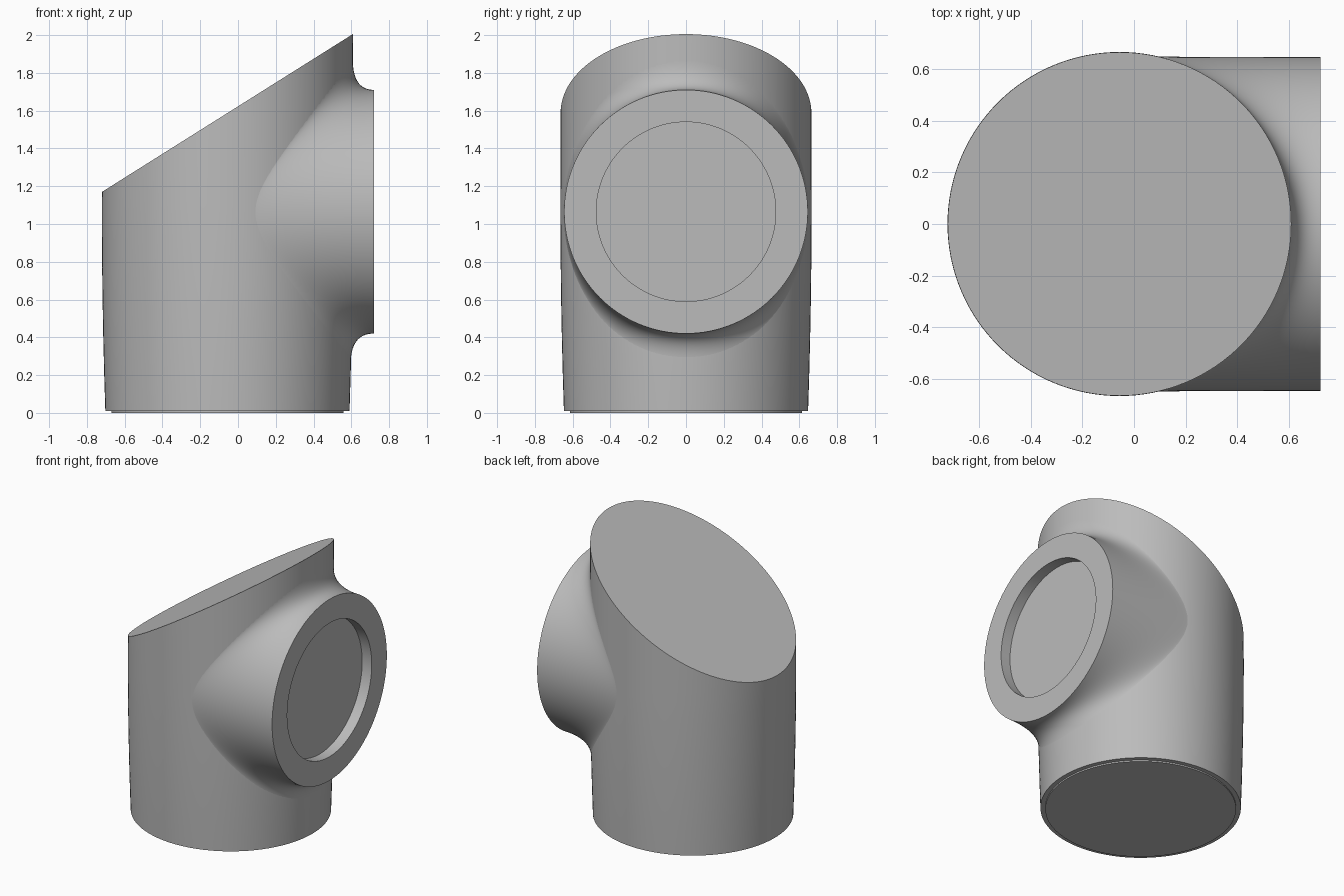
import bpy, bmesh
from math import sin, cos, pi, sqrt, radians

default = bpy.data.objects.get("Cube")
if default:
    bpy.data.objects.remove(default, do_unlink=True)

SEG = 128
ANGLES = [2 * pi * i / SEG for i in range(SEG)]
AXIS_X = -0.056        # upright body axis
PORT_Z = 1.065         # height of side port axis
PORT_R = 0.645
PORT_X = 0.72          # plane of port face
FILLET = 0.16

grey = bpy.data.materials.new("plain_grey")
grey.use_nodes = True
grey.diffuse_color = (0.5, 0.5, 0.5, 1)
grey.node_tree.nodes["Principled BSDF"].inputs["Base Color"].default_value = (0.5, 0.5, 0.5, 1)


def loft(name, rings):
    """Skin a list of equal-sized point rings and cap both ends."""
    bm = bmesh.new()
    loops = [[bm.verts.new(p) for p in ring] for ring in rings]
    for a, b in zip(loops, loops[1:]):
        for i in range(SEG):
            j = (i + 1) % SEG
            bm.faces.new((a[i], a[j], b[j], b[i]))
    bm.faces.new(loops[0])
    bm.faces.new(loops[-1])
    bmesh.ops.recalc_face_normals(bm, faces=bm.faces)
    mesh = bpy.data.meshes.new(name)
    bm.to_mesh(mesh)
    bm.free()
    mesh.materials.append(grey)
    obj = bpy.data.objects.new(name, mesh)
    bpy.context.collection.objects.link(obj)
    bpy.ops.object.select_all(action="DESELECT")
    obj.select_set(True)
    bpy.context.view_layer.objects.active = obj
    bpy.ops.object.shade_smooth_by_angle(angle=radians(30))
    return obj


def body_radius(z):
    """Slight taper that eases into a straight wall."""
    t = min(z / 1.1, 1)
    return 0.646 + 0.019 * t * (2 - t)


def body_ring(z, r):
    return [(AXIS_X + r * cos(a), r * sin(a), z) for a in ANGLES]


def port_ring(x, r):
    return [(x, r * cos(a), PORT_Z + r * sin(a)) for a in ANGLES]


# Upright body: base step, tapered wall, slanted flat top
rings = [body_ring(0, 0.615), body_ring(0.01, 0.615)]
rings += [body_ring(z, body_radius(z)) for z in (0.01, 0.2, 0.4, 0.6, 0.8, 1.0, 1.1)]
rings.append([(x, y, 1.17 + 0.629 * (x + 0.72)) for x, y, _ in body_ring(0, 0.664)])
loft("slanted_body", rings)


def blend_point(a, t):
    """Point on the flare running from the body wall to the port edge."""
    z0 = PORT_Z + (PORT_R + FILLET) * sin(a)
    r = body_radius(z0) - 0.001
    y0 = r * (PORT_R + FILLET) / (r + FILLET) * cos(a)
    reach = sqrt(r * r - y0 * y0)
    x0 = AXIS_X + reach
    y1, z1 = PORT_R * cos(a), PORT_Z + PORT_R * sin(a)
    x1 = x0 - (y1 - y0) * y0 / reach      # corner on the wall's tangent plane
    u, v, w = (1 - t) ** 2, 2 * t * (1 - t), t * t
    return (u * x0 + v * x1 + w * PORT_X, u * y0 + (v + w) * y1, u * z0 + (v + w) * z1)


# Side port: hidden root, flared blend, flat rim, shallow round recess
STEPS = 20
rings = [port_ring(0, 0.5)]
rings += [[blend_point(a, k / STEPS) for a in ANGLES] for k in range(STEPS + 1)]
rings += [port_ring(PORT_X, 0.475), port_ring(PORT_X - 0.075, 0.475)]
loft("side_port", rings)
